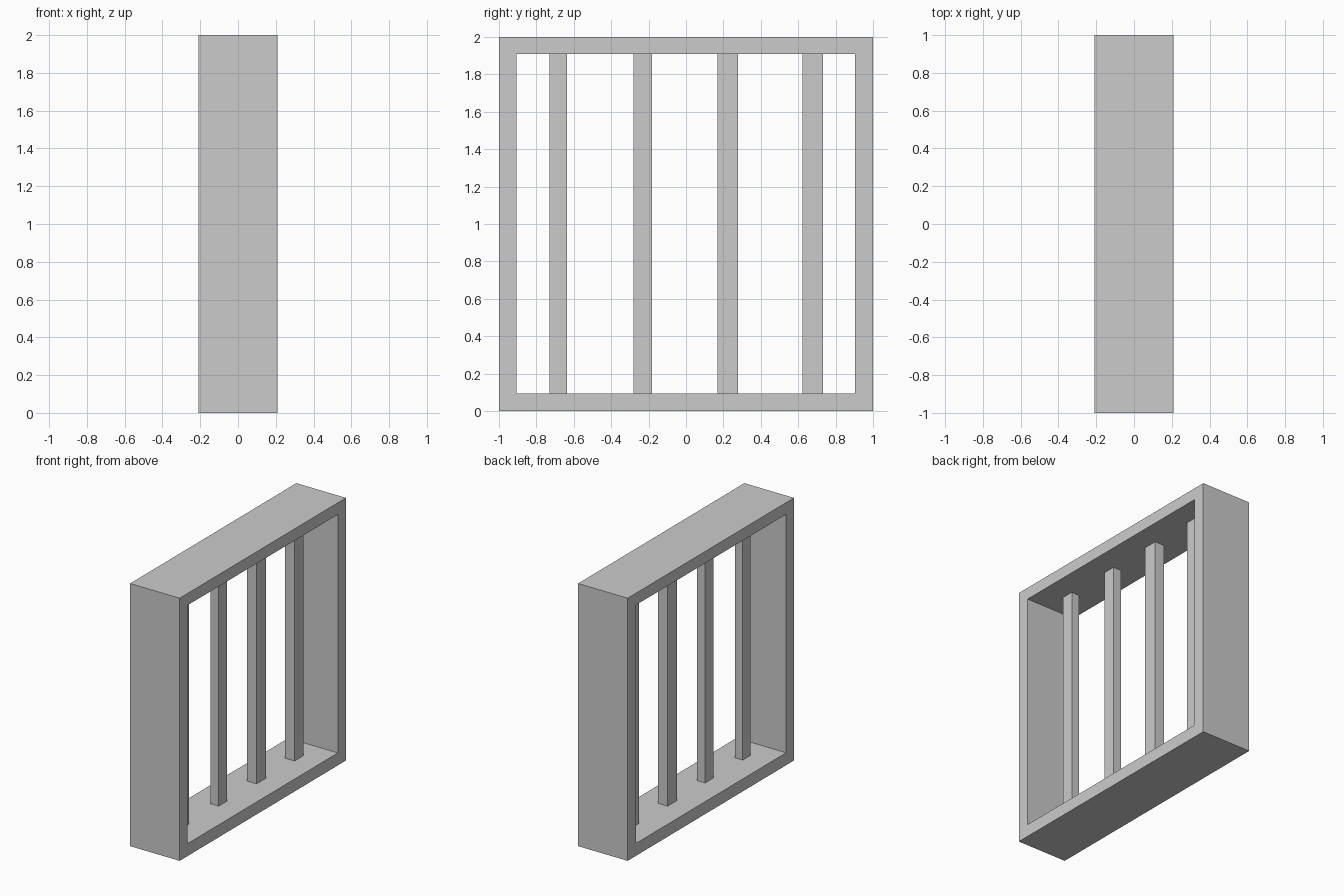
import bpy, bmesh

if "Cube" in bpy.data.objects:
    bpy.data.objects.remove(bpy.data.objects["Cube"])

HALF_DEPTH = 0.209
Z_BOTTOM, Z_TOP = 0.095, 1.91


def make_object(name, bm):
    bmesh.ops.recalc_face_normals(bm, faces=bm.faces)
    mesh = bpy.data.meshes.new(name)
    bm.to_mesh(mesh)
    bm.free()
    bpy.context.collection.objects.link(bpy.data.objects.new(name, mesh))


def rectangle(bm, x, y0, y1, z0, z1):
    return [bm.verts.new((x, y, z))
            for y, z in ((y0, z0), (y1, z0), (y1, z1), (y0, z1))]


# Outer frame: a rectangular ring extruded through its depth
bm = bmesh.new()
outer = rectangle(bm, -HALF_DEPTH, -1, 1, 0, 2)
inner = rectangle(bm, -HALF_DEPTH, -0.906, 0.903, Z_BOTTOM, Z_TOP)
for i in range(4):
    j = (i + 1) % 4
    bm.faces.new((outer[i], outer[j], inner[j], inner[i]))
ring = bmesh.ops.extrude_face_region(bm, geom=bm.faces[:], use_keep_orig=True)
bmesh.ops.translate(bm, vec=(2 * HALF_DEPTH, 0, 0),
                    verts=[v for v in ring["geom"] if isinstance(v, bmesh.types.BMVert)])
make_object("window_frame", bm)

# Upright bars: centre y, depth in x, width in y
bars = [(-0.683, 0.065, 0.094), (-0.231, 0.068, 0.099),
        (0.223, 0.08, 0.11), (0.678, 0.08, 0.11)]
for n, (y, depth, width) in enumerate(bars, 1):
    bm = bmesh.new()
    bmesh.ops.create_cube(bm, size=1)
    bmesh.ops.scale(bm, vec=(depth, width, Z_TOP - Z_BOTTOM), verts=bm.verts)
    bmesh.ops.translate(bm, vec=(0, y, (Z_TOP + Z_BOTTOM) / 2), verts=bm.verts)
    make_object(f"upright_bar_{n}", bm)
